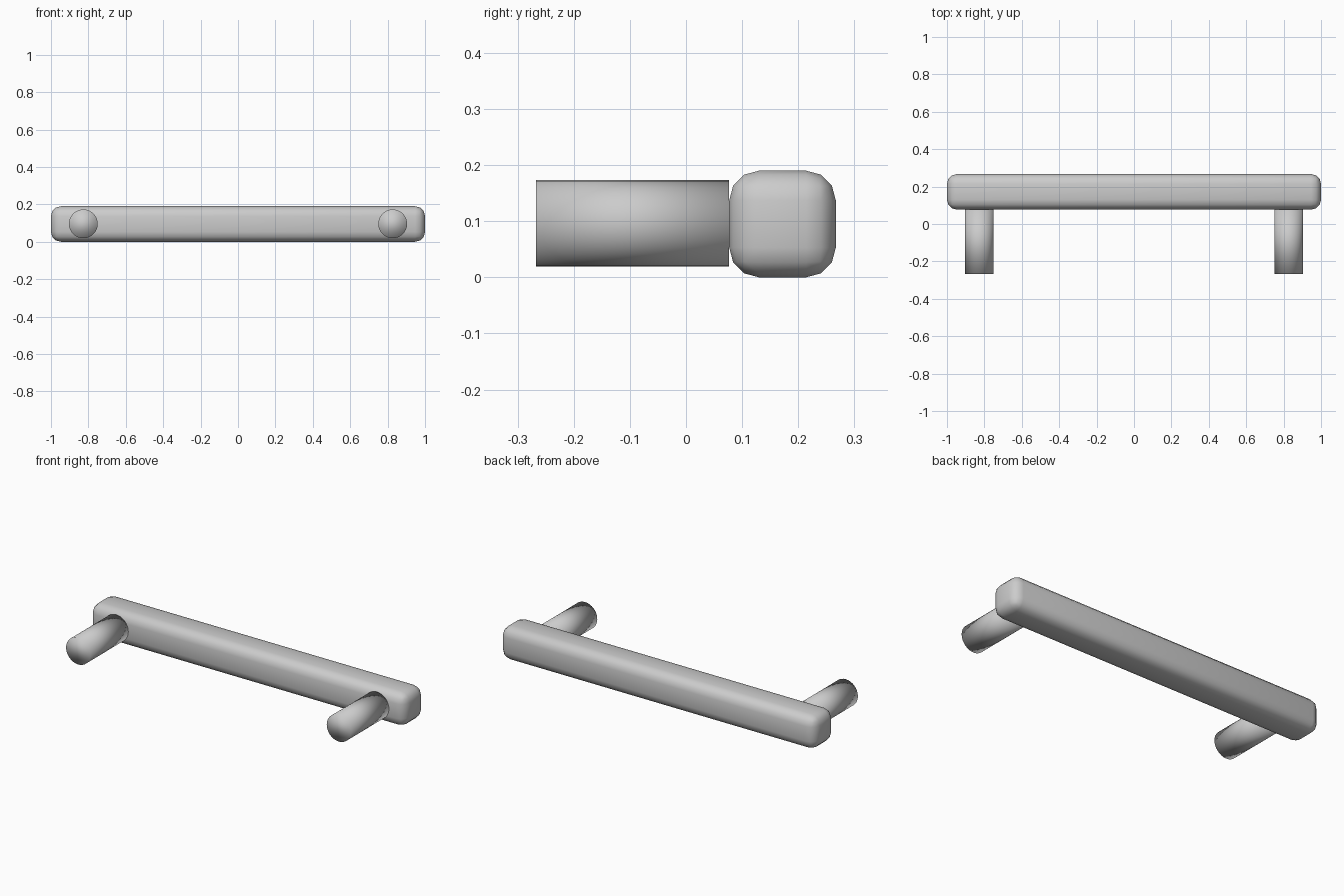
import bpy
import math

if "Cube" in bpy.data.objects:
    bpy.data.objects.remove(bpy.data.objects["Cube"])


def smooth(obj):
    for p in obj.data.polygons:
        p.use_smooth = True


# Grip bar: long box with rounded edges
bpy.ops.mesh.primitive_cube_add(size=1, location=(0, 0.172, 0.095))
bar = bpy.context.object
bar.name = "grip_bar"
bar.scale = (2.0, 0.19, 0.19)
bpy.ops.object.transform_apply(location=False, rotation=False, scale=True)
bevel = bar.modifiers.new("rounded_edges", 'BEVEL')
bevel.width = 0.053
bevel.segments = 3
smooth(bar)


# Mounting posts: round pegs reaching forward from the bar
def post(name, x):
    bpy.ops.mesh.primitive_cylinder_add(
        vertices=32, radius=0.077, depth=0.344,
        location=(x, -0.095, 0.096), rotation=(math.pi / 2, 0, 0))
    obj = bpy.context.object
    obj.name = name
    smooth(obj)


post("left_post", -0.827)
post("right_post", 0.827)
